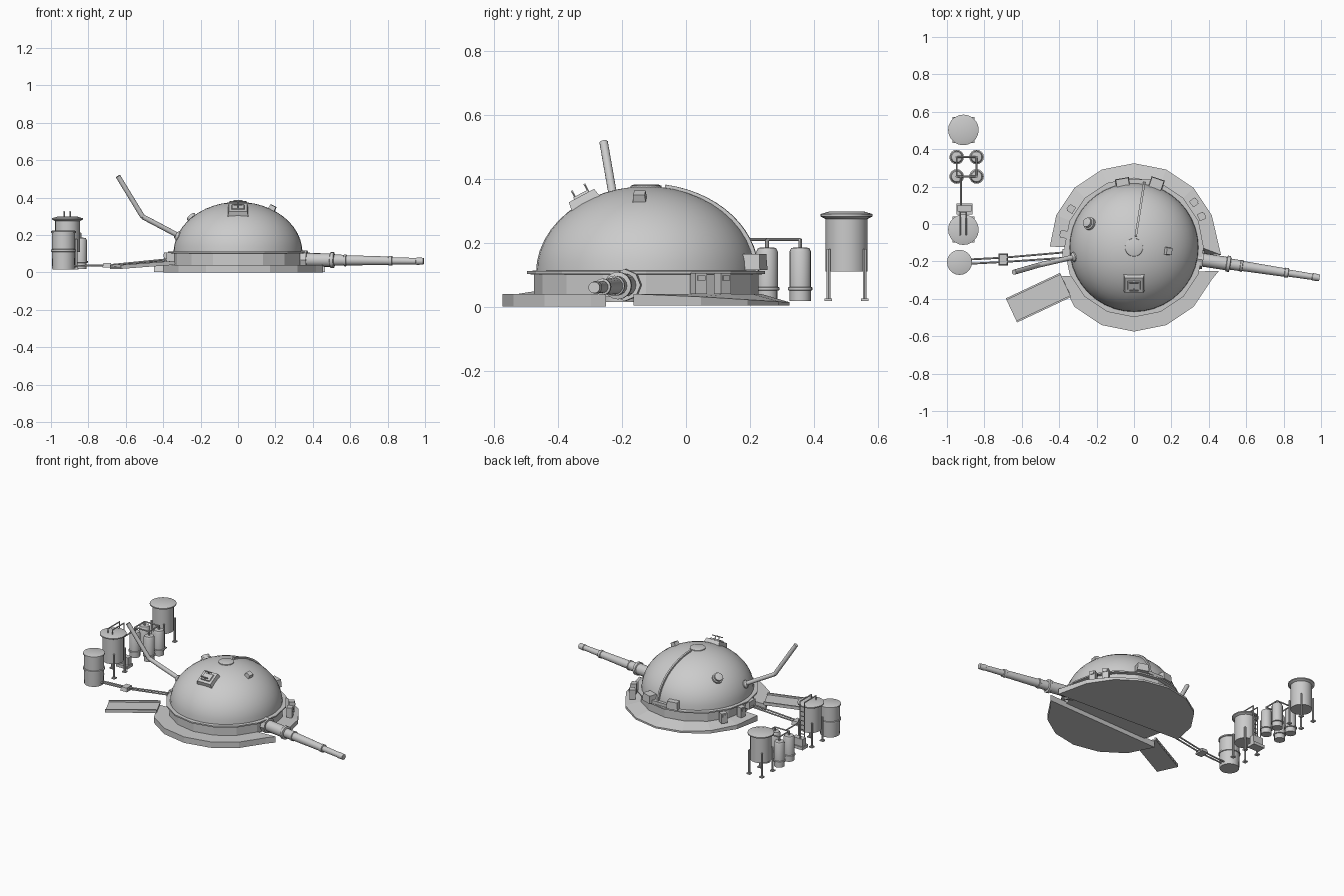
import bpy, bmesh
from math import sin, cos, pi, radians, atan2
from mathutils import Vector, Matrix

if "Cube" in bpy.data.objects:
    bpy.data.objects.remove(bpy.data.objects["Cube"])

CY, ZB, DR, DH = -0.125, 0.105, 0.345, 0.272   # dome centre y, base z, radius, height


def finish(name, bm, smooth=None):
    bmesh.ops.recalc_face_normals(bm, faces=bm.faces)
    me = bpy.data.meshes.new(name)
    bm.to_mesh(me)
    bm.free()
    if smooth:
        me.shade_smooth()
        me.set_sharp_from_angle(angle=radians(smooth))
    ob = bpy.data.objects.new(name, me)
    bpy.context.collection.objects.link(ob)
    return ob


def lathe(name, prof, loc, axis=(0, 0, 1), seg=16, smooth=35, turn=0.0):
    """Closed solid of revolution: prof is (radius, height along axis)."""
    q = Vector(axis).to_track_quat('Z', 'Y')
    bm = bmesh.new()
    rings = []
    for r, h in prof:
        rings.append([bm.verts.new(Vector(loc) + q @ Vector(
            (r * cos(turn + 2 * pi * i / seg), r * sin(turn + 2 * pi * i / seg), h))) for i in range(seg)])
    for a, b in zip(rings, rings[1:]):
        for i in range(seg):
            j = (i + 1) % seg
            bm.faces.new((a[i], a[j], b[j], b[i]))
    bm.faces.new(rings[0])
    bm.faces.new(rings[-1])
    return finish(name, bm, smooth)


def rods(name, pts, r, seg=8):
    for a, b in zip(pts, pts[1:]):
        d = Vector(b) - Vector(a)
        lathe(name, [(r, 0), (r, d.length)], a, d, seg)


def box(name, loc, size, mat=None, taper=1.0):
    """Box centred on loc; mat orients it; taper shrinks its upper face."""
    bm = bmesh.new()
    bmesh.ops.create_cube(bm, size=1)
    for v in bm.verts:
        k = taper if v.co.z > 0 else 1
        v.co = Vector((v.co.x * size[0] * k, v.co.y * size[1] * k, v.co.z * size[2]))
    m = Matrix.Translation(loc) @ (mat or Matrix()).to_4x4()
    bm.transform(m)
    return finish(name, bm)


def prism(name, pts, z0, top):
    """Polygon extruded from z0 up to the height top(x, y)."""
    bm = bmesh.new()
    lo = [bm.verts.new((x, y, z0)) for x, y in pts]
    hi = [bm.verts.new((x, y, top(x, y))) for x, y in pts]
    n = len(pts)
    for i in range(n):
        j = (i + 1) % n
        bm.faces.new((lo[i], lo[j], hi[j], hi[i]))
    bm.faces.new(lo)
    bm.faces.new(hi)
    return finish(name, bm)


def on_dome(x, y):
    """Surface point above (x, y) and a frame whose z is the normal, y points uphill."""
    dx, dy = x, y - CY
    h = DH * max(0.0, 1 - (dx * dx + dy * dy) / DR ** 2) ** 0.5
    n = Vector((dx / DR ** 2, dy / DR ** 2, h / DH ** 2)).normalized()
    right = Vector((0, 0, 1)).cross(n).normalized()
    up = n.cross(right)
    return Vector((x, y, ZB + h)), n, Matrix((right, up, n)).transposed()


# base plate: two halves with a channel between them, rear edge bevelled down
def rim(k, r=0.45):
    return (r * cos(k * pi / 8), CY + r * sin(k * pi / 8))


back = [(0.465, -0.165)] + [rim(k) for k in range(1, 8)] + [(-0.45, -0.12)]
front = [(-0.40, -0.28)] + [rim(k) for k in range(10, 16)] + [(0.455, -0.25)]
prism('base_front', front, 0, lambda x, y: 0.04)
inner = [rim(k, 0.36) for k in range(0, 9)]
bm = bmesh.new()
outer_lo = [bm.verts.new((x, y, 0.003)) for x, y in back]
outer_hi = [bm.verts.new((x, y, 0.04 - 0.026 * max(0, (y + 0.1) / 0.42))) for x, y in back]
inner_hi = [bm.verts.new((x, y, 0.04)) for x, y in inner]
for a, b in ((outer_lo, outer_hi), (outer_hi, inner_hi)):
    for i in range(8):
        bm.faces.new((a[i], a[i + 1], b[i + 1], b[i]))
bm.faces.new(outer_lo)
bm.faces.new(inner_hi)
bm.faces.new((outer_lo[0], outer_hi[0], inner_hi[0], inner_hi[8], outer_hi[8], outer_lo[8]))
finish('base_back', bm)

# skirt, flange and dome
lathe('skirt', [(0.352, 0.03), (0.352, 0.10)], (0, CY, 0), seg=16, smooth=None)
lathe('flange', [(0.352, 0.10), (0.373, 0.103), (0.373, 0.112), (0.34, 0.113)], (0, CY, 0), seg=16, smooth=None)
lathe('dome', [(DR * cos(t * pi / 24), ZB + DH * sin(t * pi / 24)) for t in range(12)] + [(0.002, ZB + DH)],
      (0, CY, 0), seg=40)
lathe('top_cap', [(0.05, 0.36), (0.048, 0.379), (0.04, 0.382)], (0, CY, 0), seg=20)

# raised rib down the back of the dome
bm = bmesh.new()
az, prev = radians(81), None
for i in range(15):
    t = radians(80 * (1 - i / 14))
    side = Vector((-sin(az), cos(az), 0)).normalized() * 0.006
    ring = []
    for g in (0.99, 1.035):
        p = Vector((DR * g * cos(t) * cos(az), CY + DR * g * cos(t) * sin(az), ZB + DH * g * sin(t)))
        ring += [p - side, p + side] if g < 1 else [p + side, p - side]
    ring = [bm.verts.new(p) for p in ring]
    if prev:
        for a in range(4):
            bm.faces.new((prev[a], prev[(a + 1) % 4], ring[(a + 1) % 4], ring[a]))
    else:
        bm.faces.new(ring)
    prev = ring
bm.faces.new(prev)
finish('dome_rib', bm, 35)

# front hatch with frame, inset panel and two handles
p, n, m = on_dome(0.0, -0.318)
m = m.to_4x4()
box('hatch_frame', p, (0.115, 0.105, 0.04), m, 0.85)
box('hatch_panel', p + n * 0.022, (0.07, 0.055, 0.01), m, 0.9)
for y in (-0.02, 0.025):
    q = p + m.to_3x3() @ Vector((0, y, 0.02))
    rods('hatch_handle', [q, q + n * 0.025], 0.003, 6)
    box('hatch_grip', q + n * 0.025, (0.05, 0.006, 0.006), m)

# side port and small roof vent
p, n, m = on_dome(-0.235, 0.0)
lathe('side_port', [(0.034, -0.01), (0.034, 0.012), (0.026, 0.014), (0.026, 0.03), (0.015, 0.032)], p, n, 16)
p, n, m = on_dome(0.18, -0.145)
box('roof_vent', p, (0.045, 0.04, 0.045), m, 0.8)

# boxes around the skirt
for x, y in ((0.36, 0.04), (0.32, 0.115), (-0.375, -0.055), (-0.335, 0.08)):
    m = Matrix.Rotation(atan2(y - CY, x), 3, 'Z')
    box('skirt_box', (x, y, 0.073), (0.035, 0.04, 0.066), m)
    box('skirt_box_lid', Vector((x, y, 0.09)) + m @ Vector((0.018, 0, 0)), (0.008, 0.026, 0.016), m)
for x in (-0.06, 0.12):
    m = Matrix.Rotation(atan2(0.225 - CY, x), 3, 'Z')
    box('rear_box', (x, 0.215, 0.14), (0.06, 0.075, 0.05), m, 0.9)
box('rear_bar', (0.03, 0.222, 0.125), (0.15, 0.03, 0.02))

# long stepped pipe on the right
a, b = Vector((0.33, -0.186, 0.068)), Vector((0.992, -0.288, 0.06))
prof = [(0.036, 0), (0.036, 0.165), (0.043, 0.168), (0.043, 0.185), (0.03, 0.188), (0.029, 0.24), (0.032, 0.242),
        (0.032, 0.252), (0.027, 0.254), (0.023, 0.48), (0.026, 0.482), (0.026, 0.50), (0.019, 0.502),
        (0.017, 0.63), (0.02, 0.632), (0.018, 0.67)]
lathe('long_pipe', prof, a, b - a, 16)
lathe('pipe_collar', [(0.05, 0), (0.05, 0.04)], a, b - a, 8, None)

# jointed arm on the left
lathe('arm_socket', [(0.026, -0.03), (0.026, 0.01), (0.016, 0.022)], (-0.315, -0.175, 0.192), (-0.9, -0.2, 0.35), 12)
rods('arm', [(-0.315, -0.175, 0.195), (-0.51, -0.22, 0.298), (-0.642, -0.258, 0.515)], 0.0135, 12)

# entry ramp with side lips
low, high = Vector((-0.655, -0.462, 0.024)), Vector((-0.366, -0.326, 0.046))
x = (high - low).normalized()
y = Vector((0, 0, 1)).cross(x).normalized()
m = Matrix((x, y, x.cross(y))).transposed()
mid, ln = (low + high) / 2, (high - low).length
box('ramp', mid, (ln, 0.14, 0.01), m)
for s in (-1, 1):
    box('ramp_lip', mid + y * s * 0.066 + Vector((0, 0, 0.009)), (ln, 0.01, 0.014), m)

# twin feed pipes with junction box
for y0, y1 in ((-0.19, -0.148), (-0.213, -0.178)):
    rods('feed_pipe', [(-0.89, y0, 0.035), (-0.7, y0 + 0.01, 0.038), (-0.33, y1, 0.075)], 0.005)
box('feed_junction', (-0.7, -0.19, 0.038), (0.05, 0.065, 0.024), None, 0.8)
box('feed_inlet', (-0.36, -0.163, 0.082), (0.045, 0.06, 0.05))

# banded storage drum
lathe('drum', [(0.06, 0.015), (0.062, 0.11), (0.067, 0.112), (0.067, 0.122), (0.062, 0.124), (0.062, 0.21),
               (0.067, 0.212), (0.067, 0.22), (0.06, 0.223)], (-0.933, -0.205, 0), seg=20)

# two tanks on legs
for ty in (-0.03, 0.503):
    lathe('leg_tank', [(0.066, 0.11), (0.066, 0.275), (0.082, 0.283), (0.082, 0.29), (0.055, 0.298)],
          (-0.912, ty, 0), seg=20)
    for sx in (-1, 1):
        for sy in (-1, 1):
            px, py = -0.912 + sx * 0.047, ty + sy * 0.057
            rods('tank_leg', [(px, py, 0.018), (px, py, 0.18)], 0.007, 6)
            box('tank_foot', (px, py, 0.021), (0.024, 0.024, 0.008))

# ladder and handrails on the nearer tank
for x in (-0.93, -0.897):
    rods('ladder_rail', [(x, 0.065, 0.03), (x, 0.065, 0.325), (x, -0.06, 0.325), (x, -0.06, 0.29)], 0.004, 6)
for i in range(8):
    rods('ladder_rung', [(-0.93, 0.065, 0.05 + i * 0.03), (-0.897, 0.065, 0.05 + i * 0.03)], 0.003, 6)
box('pump_box', (-0.906, 0.085, 0.07), (0.075, 0.035, 0.05))
box('pump_base', (-0.906, 0.08, 0.035), (0.085, 0.06, 0.02))

# four gas bottles joined by a square pipe run
X, Y = (-0.948, -0.842), (0.254, 0.358)
for x in X:
    for y in Y:
        lathe('bottle', [(0.033, 0.018), (0.033, 0.05), (0.039, 0.052), (0.039, 0.06), (0.034, 0.062),
                         (0.034, 0.172), (0.028, 0.184), (0.012, 0.186)], (x, y, 0.0), seg=16)
        rods('bottle_stem', [(x, y, 0.18), (x, y, 0.212)], 0.006)
c = [(X[0], Y[0], 0.21), (X[1], Y[0], 0.21), (X[1], Y[1], 0.21), (X[0], Y[1], 0.21)]
rods('manifold', c + c[:1], 0.0045)
rods('supply_pipe', [(-0.925, 0.254, 0.21), (-0.925, 0.1, 0.21), (-0.925, 0.1, 0.09)], 0.0045)
